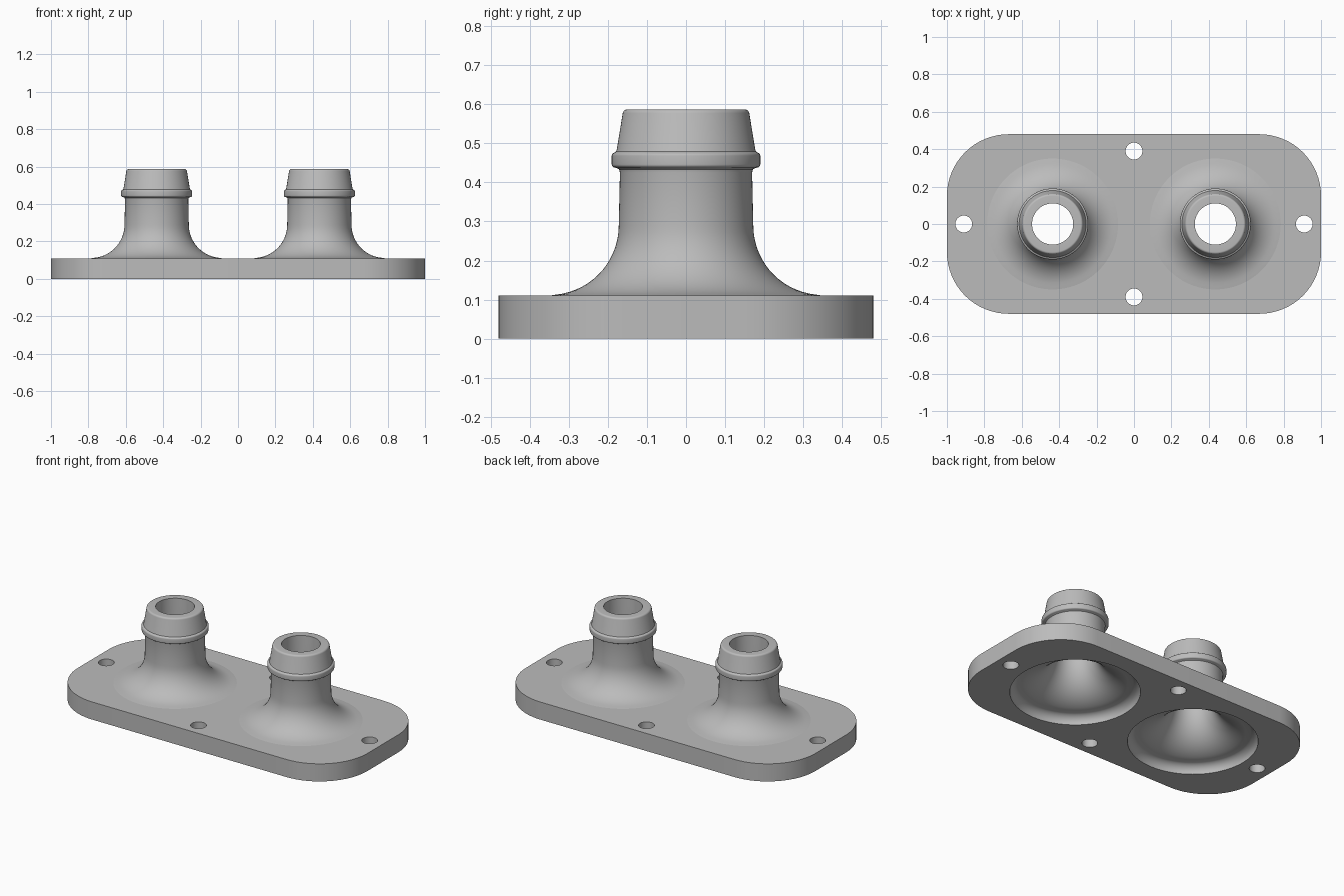
import bpy, bmesh
from math import sin, cos, pi, radians
from mathutils import Vector

if "Cube" in bpy.data.objects:
    bpy.data.objects.remove(bpy.data.objects["Cube"])

SEG = 72
THICK = 0.11        # flange thickness
PORT_X = 0.435      # port offset from centre
FLARE_R, RECESS_R = 0.35, 0.37

grey = bpy.data.materials.new("plain grey")
grey.use_nodes = True
grey.diffuse_color = (0.5, 0.5, 0.5, 1)
grey.node_tree.nodes["Principled BSDF"].inputs["Base Color"].default_value = (0.5, 0.5, 0.5, 1)


def arc(cx, cy, r, a0, a1, n):
    """Points along an arc, angles in degrees."""
    angles = [radians(a0 + (a1 - a0) * i / n) for i in range(n + 1)]
    return [(cx + r * cos(a), cy + r * sin(a)) for a in angles]


def circle(cx, cy, r):
    return arc(cx, cy, r, 0, 360, SEG)[:-1]


def finish(bm, name):
    mesh = bpy.data.meshes.new(name)
    bm.to_mesh(mesh)
    bm.free()
    mesh.materials.append(grey)
    obj = bpy.data.objects.new(name, mesh)
    bpy.context.collection.objects.link(obj)
    bpy.ops.object.select_all(action='DESELECT')
    obj.select_set(True)
    bpy.context.view_layer.objects.active = obj
    bpy.ops.object.shade_smooth_by_angle(angle=radians(30))
    return obj


def add_loop(bm, points, z):
    verts = [bm.verts.new((x, y, z)) for x, y in points]
    edges = [bm.edges.new((verts[i - 1], verts[i])) for i in range(len(verts))]
    return verts, edges


# Flange plate: rounded rectangle with four bolt holes and two port openings
def build_flange():
    bm = bmesh.new()
    r = 0.33
    cx, cy = 1 - r, 0.48 - r
    outline = []
    for sx, sy, start in ((1, 1, 0), (-1, 1, 90), (-1, -1, 180), (1, -1, 270)):
        outline += arc(sx * cx, sy * cy, r, start, start + 90, 16)
    bolts = [circle(x, y, 0.045) for x, y in ((0.91, 0), (-0.91, 0), (0, 0.39), (0, -0.39))]
    rims = {}
    for z, port_r, up in ((0, RECESS_R, -1), (THICK, FLARE_R, 1)):
        rims[z] = [add_loop(bm, pts, z) for pts in [outline] + bolts]
        ports = [add_loop(bm, circle(s * PORT_X, 0, port_r), z) for s in (-1, 1)]
        edges = [e for _, loop in rims[z] + ports for e in loop]
        fill = bmesh.ops.triangle_fill(bm, edges=edges, use_beauty=True,
                                       normal=Vector((0, 0, up)))
        for f in fill["geom"]:
            if isinstance(f, bmesh.types.BMFace):
                f.normal_update()
                if f.normal.z * up < 0:
                    f.normal_flip()
    # side walls: the outline faces outward, bolt holes face inward
    for k, ((low, _), (high, _)) in enumerate(zip(rims[0], rims[THICK])):
        for i in range(len(low)):
            face = bm.faces.new((low[i - 1], low[i], high[i], high[i - 1]))
            if k:
                face.normal_flip()
    return finish(bm, "flange_plate")


# Hose port: one lathed wall, from plate top up over the barb and down the bore
def build_port(name, x):
    profile = arc(FLARE_R, 0.29, 0.178, 270, 180, 16)
    profile[0] = (FLARE_R, THICK)
    profile += [(0.169, 0.425), (0.171, 0.433), (0.178, 0.437)]
    profile += arc(0.182, 0.446, 0.008, -70, 0, 4)
    profile += arc(0.182, 0.468, 0.008, 0, 70, 4)
    profile += [(0.179, 0.479), (0.177, 0.485)]
    profile += arc(0.150, 0.575, 0.012, 10, 90, 5)
    profile += [(0.11, 0.587)]
    profile += arc(FLARE_R, 0.29, 0.24, 180, 258, 16)
    profile += arc(0.315, 0, 0.055, 75, 0, 8)
    bm = bmesh.new()
    rings = []
    for r, z in profile:
        rings.append([bm.verts.new((x + px, py, z)) for px, py in circle(0, 0, r)])
    for a, b in zip(rings, rings[1:]):
        for i in range(SEG):
            bm.faces.new((a[i - 1], a[i], b[i], b[i - 1]))
    return finish(bm, name)


build_flange()
build_port("left_hose_port", PORT_X)
build_port("right_hose_port", -PORT_X)
